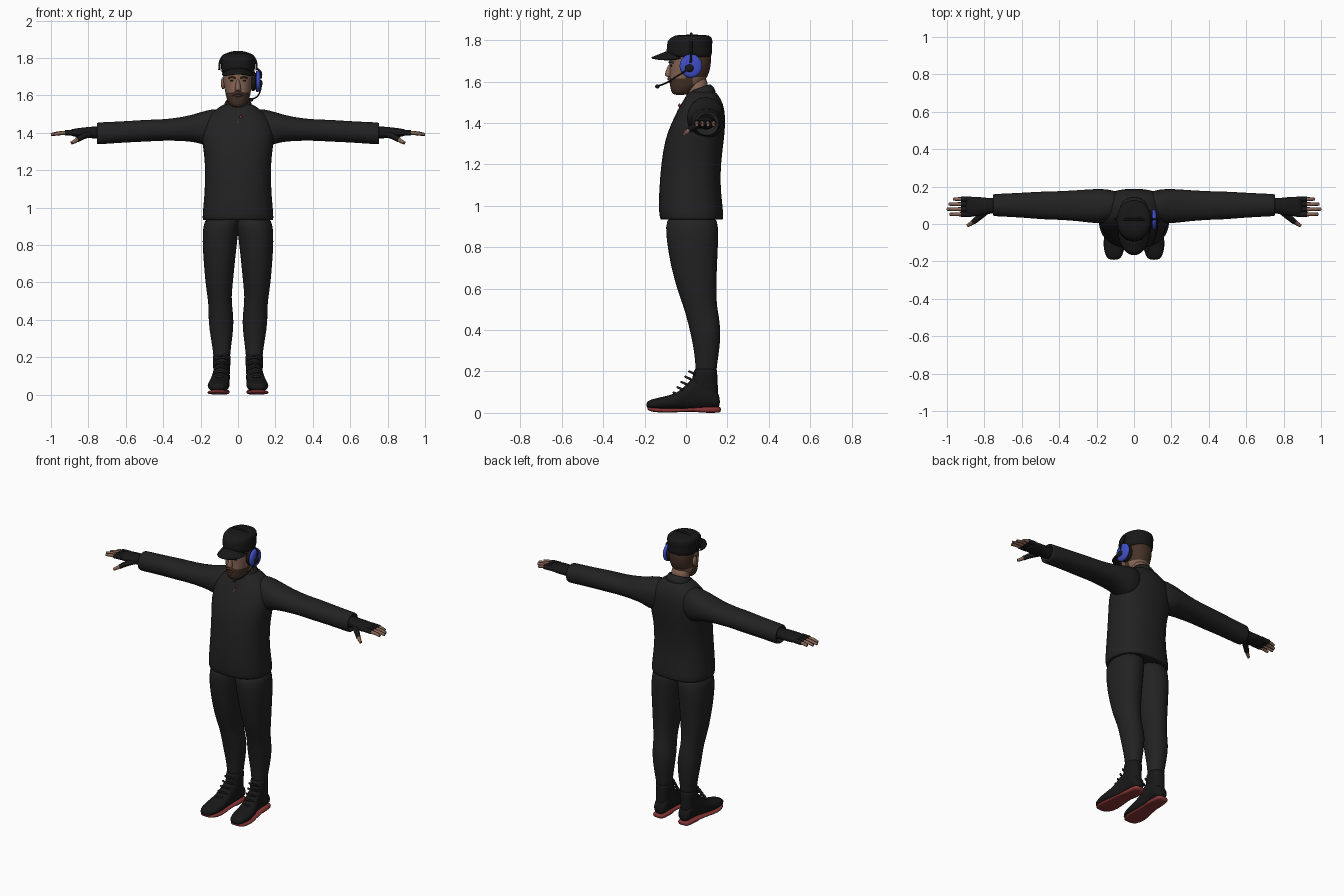
import bpy, bmesh, math
from mathutils import Vector

cube = bpy.data.objects.get("Cube")
if cube:
    bpy.data.objects.remove(cube)


def colour(name, r, g, b):
    m = bpy.data.materials.new(name)
    m.use_nodes = True
    m.diffuse_color = (r, g, b, 1)
    bsdf = m.node_tree.nodes["Principled BSDF"]
    bsdf.inputs["Base Color"].default_value = (r, g, b, 1)
    bsdf.inputs["Roughness"].default_value = 0.8
    return m


CLOTH = colour("charcoal cloth", .016, .016, .016)
BLACK = colour("black", .009, .009, .009)
SKIN = colour("skin", .24, .13, .09)
HAIR = colour("brown hair", .06, .033, .02)
LIPS = colour("lips", .17, .07, .055)
RED = colour("red", .24, .035, .035)
BLUE = colour("blue", .05, .075, .55)
GREY = colour("zip grey", .2, .17, .15)


def add(name, bm, mats, mirror=False, subdiv=0, rule=None):
    """Turn a bmesh into a smooth object, baking subdivision before the colour rule."""
    bmesh.ops.recalc_face_normals(bm, faces=bm.faces)
    me = bpy.data.meshes.new(name)
    bm.to_mesh(me)
    bm.free()
    ob = bpy.data.objects.new(name, me)
    bpy.context.collection.objects.link(ob)
    if subdiv:
        ob.modifiers.new("Smooth", "SUBSURF").levels = subdiv
        deps = bpy.context.evaluated_depsgraph_get()
        ob.data = bpy.data.meshes.new_from_object(ob.evaluated_get(deps))
        ob.modifiers.clear()
        ob.data.name = name
    for m in mats:
        ob.data.materials.append(m)
    for p in ob.data.polygons:
        p.use_smooth = True
        if rule:
            p.material_index = rule(p.center)
    if mirror:
        ob.modifiers.new("Mirror", "MIRROR")
    return ob


def loft(name, axis, rings, mats, sides=16, power=2.2, shear=0, **kw):
    """Skin rounded sections given as (position, a min, a max, b min, b max)."""
    bm = bmesh.new()
    loops = []
    for t, a0, a1, b0, b1 in rings:
        loop = []
        for i in range(sides):
            ang = math.tau * i / sides
            c, s = math.cos(ang), math.sin(ang)
            c = math.copysign(abs(c) ** (2 / power), c)
            s = math.copysign(abs(s) ** (2 / power), s)
            a, b = (a0 + a1 + (a1 - a0) * c) / 2, (b0 + b1 + (b1 - b0) * s) / 2
            co = {"x": (t, a, b), "y": (a, t, b), "z": (a, b, t + shear * b)}[axis]
            loop.append(bm.verts.new(co))
        loops.append(loop)
    for lo, hi in zip(loops, loops[1:]):
        for i in range(sides):
            j = (i + 1) % sides
            bm.faces.new((lo[i], lo[j], hi[j], hi[i]))
    bm.faces.new(loops[0])
    bm.faces.new(loops[-1])
    return add(name, bm, mats, subdiv=kw.pop("subdiv", 1), **kw)


def wide(rings):
    """Sections symmetric about the middle, given as (z, half width, y min, y max)."""
    return [(z, -w, w, y0, y1) for z, w, y0, y1 in rings]


def tube(name, points, radius, mat, mirror=False, taper=1):
    """Sweep a round section along a smooth path."""
    cu = bpy.data.curves.new(name, "CURVE")
    cu.dimensions = "3D"
    cu.bevel_depth, cu.bevel_resolution, cu.use_fill_caps = radius, 2, True
    cu.resolution_u = 6
    sp = cu.splines.new("BEZIER")
    sp.bezier_points.add(len(points) - 1)
    for i, (bp, co) in enumerate(zip(sp.bezier_points, points)):
        bp.co = co
        bp.handle_left_type = bp.handle_right_type = "AUTO"
        bp.radius = 1 + (taper - 1) * i / (len(points) - 1)
    tmp = bpy.data.objects.new(name, cu)
    bpy.context.collection.objects.link(tmp)
    bm = bmesh.new()
    bm.from_mesh(tmp.evaluated_get(bpy.context.evaluated_depsgraph_get()).to_mesh())
    bpy.data.objects.remove(tmp)
    return add(name, bm, [mat], mirror)


def ball(name, centre, size, mat, mirror=False):
    bm = bmesh.new()
    bmesh.ops.create_uvsphere(bm, u_segments=16, v_segments=10, radius=1)
    bmesh.ops.scale(bm, vec=size, verts=bm.verts)
    bmesh.ops.translate(bm, vec=centre, verts=bm.verts)
    return add(name, bm, [mat], mirror)


# Jumper body, collar and zip
loft("jumper", "z", wide([
    (.945, .15, -.09, .15), (.93, .185, -.12, .175), (.936, .193, -.128, .183),
    (1.0, .187, -.134, .178), (1.13, .176, -.128, .163), (1.27, .178, -.113, .177),
    (1.36, .196, -.09, .19), (1.44, .19, -.052, .19), (1.49, .165, -.026, .182),
    (1.53, .11, .0, .16), (1.56, .075, .01, .14)]), [CLOTH], sides=24, power=2.4)
loft("collar", "z", wide([
    (1.48, .09, .0, .155), (1.52, .077, .004, .14), (1.548, .068, .014, .12),
    (1.549, .061, .02, .114), (1.52, .058, .022, .11)]), [CLOTH], shear=.35)
tube("zip_line", [(0, -.048, 1.43), (0, -.036, 1.465)], .004, GREY)
ball("zip_pull", (.015, -.032, 1.485), (.008, .006, .009), RED)

# Sleeves
loft("sleeves", "x", [
    (.06, .03, .17, 1.36, 1.53), (.14, .005, .188, 1.31, 1.53), (.2, .0, .19, 1.345, 1.512),
    (.28, .012, .184, 1.355, 1.487), (.4, .022, .176, 1.358, 1.472), (.48, .022, .176, 1.352, 1.472),
    (.6, .034, .168, 1.348, 1.463), (.74, .04, .162, 1.337, 1.457), (.755, .042, .16, 1.338, 1.456),
    (.757, .055, .148, 1.35, 1.445), (.73, .06, .14, 1.36, 1.44)], [CLOTH], mirror=True)

# Fingerless gloves, fingers and thumbs
loft("glove_palms", "x", [
    (.71, .06, .14, 1.365, 1.435), (.77, .056, .138, 1.37, 1.435), (.82, .042, .145, 1.372, 1.43),
    (.87, .038, .148, 1.378, 1.424), (.905, .045, .143, 1.385, 1.416)], [BLACK], mirror=True)
for i, (label, tip) in enumerate([("index", .985), ("middle", 1.0), ("ring", .99), ("little", .965)]):
    y = .052 + i * .027
    mid = Vector((.925, y, 1.4))
    end = Vector((tip, y, 1.391))
    tube(label + "_glove_fingers", [(.87, y, 1.402), mid], .0145, BLACK, True)
    tube(label + "_fingertips", [mid - Vector((.01, 0, 0)), (mid + end) / 2 + Vector((0, 0, .002)), end],
         .0115, SKIN, True, .7)
tube("thumb_gloves", [(.79, .07, 1.395), (.83, .035, 1.38), (.86, .01, 1.363)], .019, BLACK, True, .75)
tube("thumb_tips", [(.855, .014, 1.366), (.875, .0, 1.353), (.89, -.009, 1.346)], .0125, SKIN, True, .7)

# Trousers
loft("trouser_legs", "z", [
    (.96, -.01, .17, -.09, .15), (.9, -.008, .19, -.102, .158), (.82, .003, .192, -.094, .158),
    (.72, .014, .186, -.078, .152), (.6, .026, .176, -.046, .148), (.52, .034, .164, -.016, .15),
    (.47, .03, .158, -.001, .16), (.39, .02, .16, .02, .17), (.3, .03, .146, .038, .162),
    (.23, .04, .134, .045, .15), (.2, .04, .134, .045, .15), (.2, .06, .12, .06, .13)],
    [CLOTH], mirror=True)

# Boots, soles and laces
loft("boot_uppers", "y", [
    (-.192, .085, .13, .025, .05), (-.175, .06, .155, .017, .066), (-.1, .042, .167, .015, .08),
    (-.04, .045, .156, .015, .098), (.0, .047, .144, .015, .135), (.04, .043, .135, .015, .185),
    (.09, .042, .133, .02, .17), (.14, .044, .13, .02, .12), (.165, .055, .12, .025, .08)],
    [BLACK], mirror=True)
loft("boot_shafts", "z", [
    (.04, .045, .13, .02, .163), (.12, .043, .132, .018, .155), (.19, .038, .136, .034, .152),
    (.215, .038, .136, .04, .152), (.215, .06, .12, .06, .13)], [BLACK], mirror=True)
loft("soles", "y", [
    (-.188, .085, .13, .015, .028), (-.165, .058, .157, .004, .026), (-.1, .04, .169, .0, .021),
    (-.02, .05, .15, .004, .022), (.05, .05, .14, .007, .025), (.06, .044, .138, .0, .028),
    (.15, .046, .133, .0, .03), (.17, .06, .12, .002, .03)], [RED], power=3.5, mirror=True)
for i in range(5):
    t = i / 4
    y, z, x = -.055 + .075 * t, .098 + .102 * t, .1 - .013 * t
    tube("lace_%d" % (i + 1), [(x - .034, y + .022, z - .012), (x, y - .004, z), (x + .034, y + .022, z - .012)],
         .006, CLOTH, True)


# Head with beard and cropped hair chosen by region
def face_colour(c):
    jaw = c.z < 1.618 - .05 * max(0, -c.y - .06) and c.y < .035
    sideburn = .0 < c.y < .03 and c.z < 1.7 and abs(c.x) > .05
    back = c.y > .03 and c.z > 1.625
    return 1 if jaw or sideburn or back else 0


loft("neck", "z", wide([(1.47, .058, .01, .12), (1.55, .056, .005, .108), (1.64, .056, .0, .105)]), [SKIN])
loft("head", "z", wide([
    (1.535, .028, -.058, .0), (1.55, .046, -.072, .03), (1.58, .061, -.078, .07),
    (1.615, .068, -.08, .1), (1.65, .076, -.078, .115), (1.69, .08, -.08, .122),
    (1.73, .08, -.082, .122), (1.77, .07, -.07, .11)]), [SKIN, HAIR], sides=24, subdiv=2, rule=face_colour)
loft("nose", "z", wide([
    (1.622, .012, -.09, -.06), (1.63, .018, -.104, -.06), (1.645, .014, -.101, -.06),
    (1.69, .009, -.084, -.06)]), [SKIN])
tube("moustache", [(-.03, -.068, 1.603), (0, -.083, 1.615), (.03, -.068, 1.603)], .008, HAIR)
ball("lips", (0, -.078, 1.597), (.018, .007, .005), LIPS)
ball("eyes", (.03, -.07, 1.678), (.012, .005, .005), BLACK, True)
tube("eyebrows", [(.014, -.08, 1.693), (.032, -.075, 1.698), (.05, -.06, 1.692)], .005, HAIR, True)
ball("ears", (.08, .025, 1.665), (.012, .02, .032), SKIN, True)

# Cap crown and curved peak
loft("cap_crown", "z", wide([
    (1.715, .08, -.075, .115), (1.722, .089, -.09, .125), (1.755, .092, -.096, .127),
    (1.757, .09, -.093, .125), (1.795, .094, -.094, .13), (1.817, .088, -.07, .126),
    (1.828, .06, -.04, .1)]), [BLACK], sides=24)
bm = bmesh.new()
rows = []
for v in range(5):
    row = []
    for u in range(-8, 9):
        a = math.radians(u * 9.5)
        s, c, r = math.sin(a), math.cos(a), v / 4
        row.append(bm.verts.new((.088 * s, .005 - (.092 + .08 * r) * c ** .8,
                                 1.75 - .032 * r * c - .035 * s * s)))
    rows.append(row)
for lo, hi in zip(rows, rows[1:]):
    for i in range(len(lo) - 1):
        bm.faces.new((lo[i], lo[i + 1], hi[i + 1], hi[i]))
peak = add("cap_peak", bm, [BLACK])
peak.modifiers.new("Thickness", "SOLIDIFY").thickness = .007

# Single-sided headset
arc = [math.radians(d) for d in range(0, 181, 20)]
tube("headband", [(.1 * math.cos(a), .025, 1.735 + .097 * math.sin(a) ** .6) for a in arc], .006, BLACK)


def disc(name, x0, x1, radius, mat):
    """Rounded disc facing sideways over the ear."""
    def ring(x, r):
        return (x, .024 - r * .95, .024 + r * .95, 1.676 - r, 1.676 + r)
    return loft(name, "x", [ring(x0, radius * .9), ring(x0 + .002, radius),
                            ring(x1 - .008, radius), ring(x1, radius * .7)], [mat], sides=20, power=2)


disc("ear_cushion", .07, .1, .053, BLACK)
disc("ear_cup", .096, .122, .059, BLUE)
tube("cup_yoke", [(.1, .025, 1.745), (.122, .025, 1.725), (.123, .022, 1.69)], .005, BLACK)
ball("mic_hub", (.123, .016, 1.665), (.008, .021, .018), BLACK)
tube("mic_boom", [(.125, .01, 1.66), (.118, -.05, 1.622), (.1, -.1, 1.592), (.075, -.132, 1.58)], .004, BLACK)
ball("microphone", (.07, -.138, 1.577), (.012, .011, .01), BLACK)
